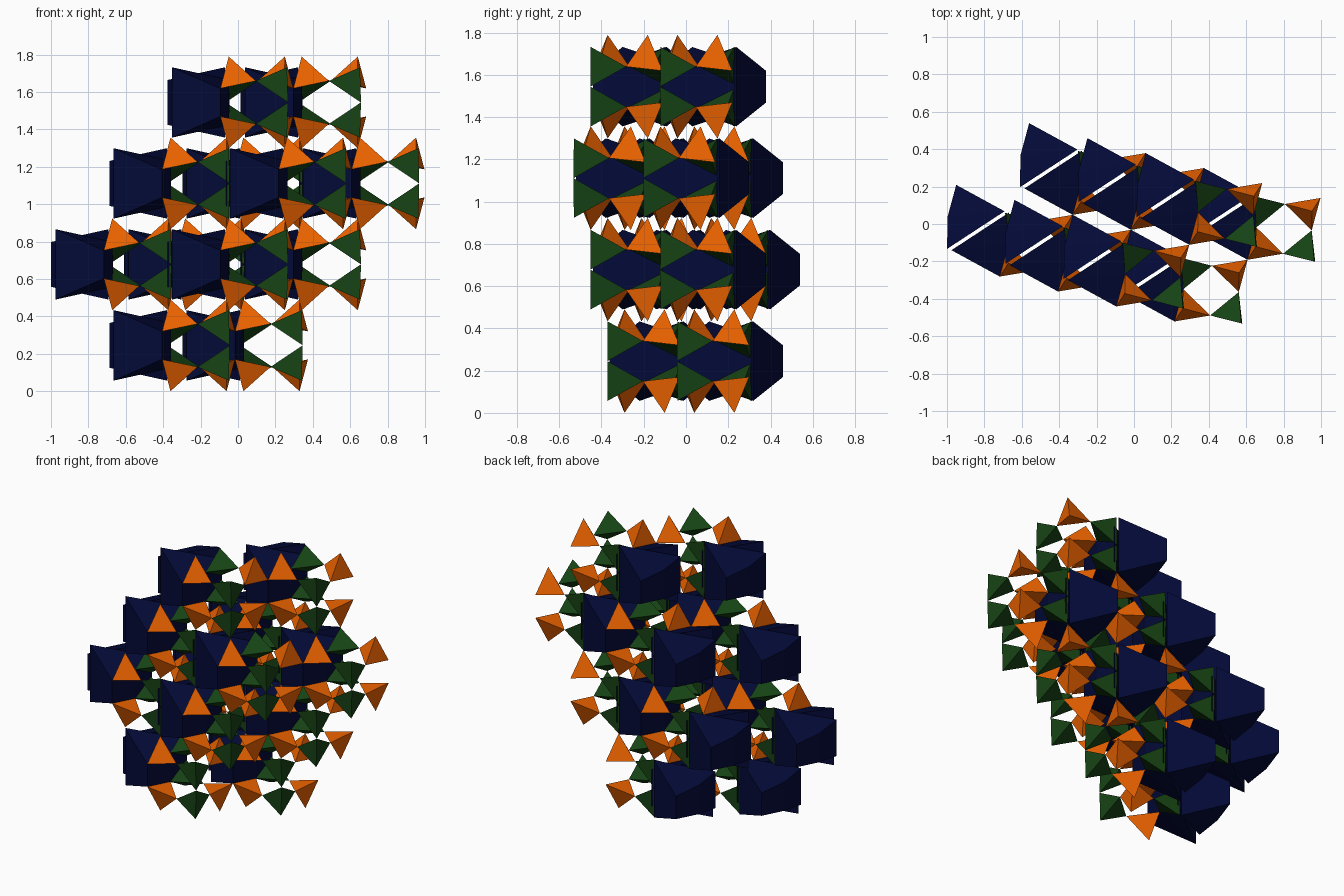
import bpy, bmesh
from mathutils import Vector

if "Cube" in bpy.data.objects:
    bpy.data.objects.remove(bpy.data.objects["Cube"])


def material(name, rgb):
    m = bpy.data.materials.new(name)
    m.diffuse_color = (*rgb, 1)
    m.use_nodes = True
    m.node_tree.nodes["Principled BSDF"].inputs["Base Color"].default_value = m.diffuse_color
    return m


ORANGE = material("orange", (0.85, 0.125, 0.0))
GREEN = material("green", (0.008, 0.055, 0.007))
NAVY = material("navy", (0.001, 0.003, 0.04))

# lattice: layer shift, row shift, layer height
HALF = Vector((0.3115, -0.08, 0))
ROW = Vector((0.39, 0.33, 0))
STEP = 0.433

# corner points relative to a ring centre on a layer plane
R1 = Vector((0.005, 0.133, 0.115))
R2 = Vector((0.148, -0.008, 0.095))
OUT = Vector((0.195, 0.165, 0.075))
TIP = Vector((0.15, 0.095, 0.245))
MID = Vector((0.167, -0.176, 0))
UP = Vector((0.1615, -0.175, 0.188))


def turn(p):
    return Vector((-p.x, -p.y, p.z))


def flip(p):
    return Vector((p.x, p.y, -p.z))


def hull(name, pts, mat):
    bm = bmesh.new()
    for p in pts:
        bm.verts.new(p)
    bmesh.ops.convex_hull(bm, input=bm.verts[:])
    bmesh.ops.recalc_face_normals(bm, faces=bm.faces[:])
    me = bpy.data.meshes.new(name)
    bm.to_mesh(me)
    bm.free()
    me.materials.append(mat)
    return me


def four(name, pts, mat):
    # turned and mirrored copies of one tetrahedron
    same = lambda p: p
    return [hull(name, [f(t(p)) for p in pts], mat)
            for t in (same, turn) for f in (same, flip)]


# ring of orange and green tetrahedra, above and below the layer plane
ring = four("orange_tetrahedron", [R1, R2, OUT, TIP], ORANGE)
ring += four("green_tetrahedron", [R2, turn(R1), MID, UP], GREEN)

# large polyhedron between rings: two halves with a narrow slit
half = [R2 - HALF, OUT - HALF,
        Vector((-0.165, -0.097, 0.12)), Vector((0.142, 0.104, 0.188))]
half += [flip(p) for p in half]
big = [hull("navy_polyhedron", half, NAVY),
       hull("navy_polyhedron", [turn(p) for p in half], NAVY)]


def place(me, loc):
    ob = bpy.data.objects.new(me.name.split(".")[0], me)
    ob.location = loc
    bpy.context.collection.objects.link(ob)


# each layer lists its ring positions in half steps along the row
FIRST = Vector((0.802, -0.026, 0.245)) - ROW - 3 * HALF
for layer, steps in enumerate([(1,), (0, 2), (1, 3), (2,)]):
    for s in steps:
        for row in (0, 1):
            c = FIRST + s * HALF + row * ROW + Vector((0, 0, layer * STEP))
            for me in big:
                place(me, c - HALF)
            for me in ring:
                place(me, c)
